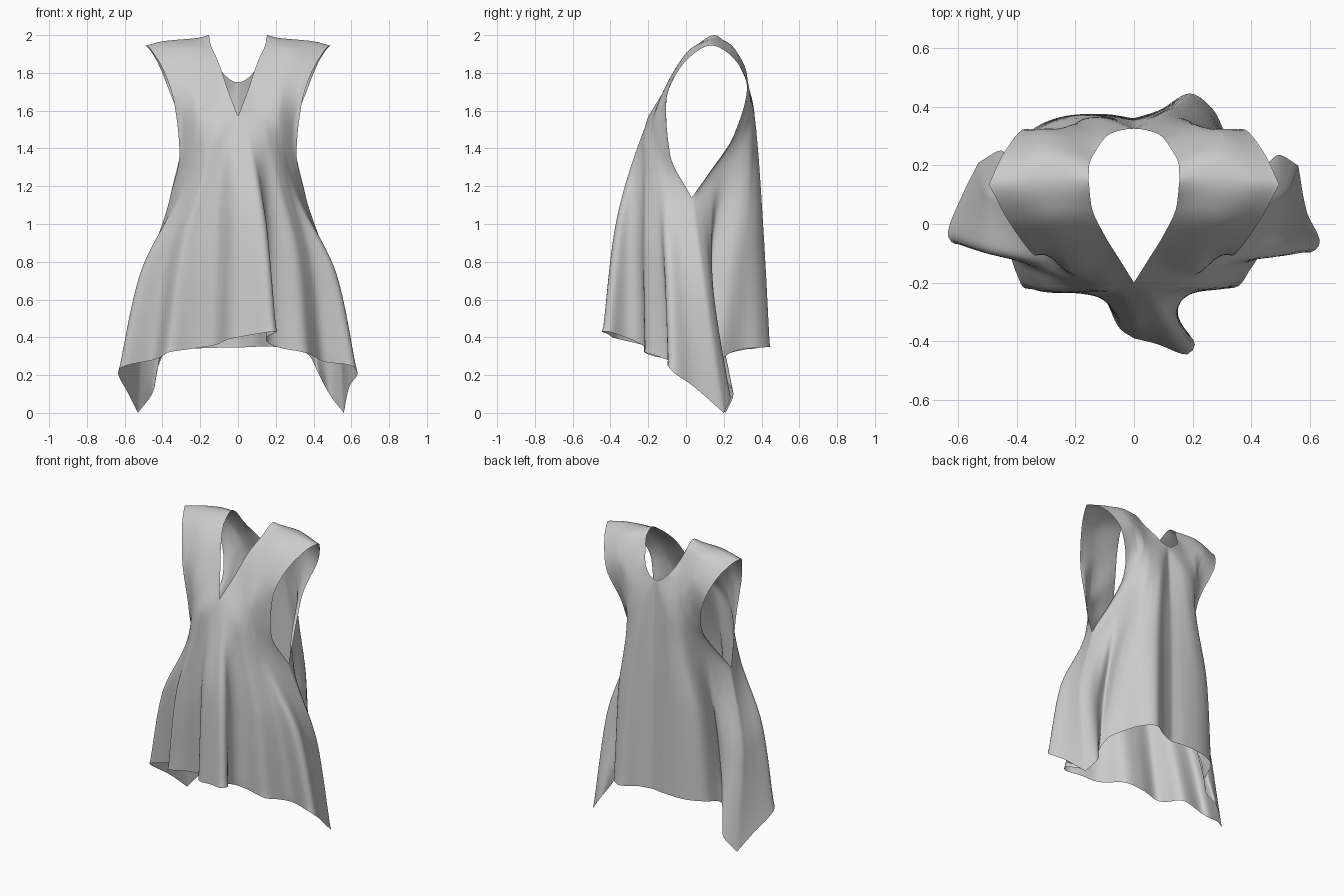
import bpy, bmesh
from math import exp
from mathutils import Vector

if "Cube" in bpy.data.objects:
    bpy.data.objects.remove(bpy.data.objects["Cube"])

N = 64                                    # columns per half panel
KNOT = [0, .55, 1.1, 1.3, 1.55, 1.75, 1.95]   # heights of the rows along the cloth
STEPS = [18, 18, 7, 8, 7, 8]


def hermite(a, b, ta, tb, h, s):
    s2, s3 = s * s, s * s * s
    return (a * (2*s3 - 3*s2 + 1) + ta * (h * (s3 - 2*s2 + s))
            + b * (3*s2 - 2*s3) + tb * (h * (s3 - s2)))


def sample(points, sx):
    """Smooth row through a few points, N+1 samples evenly by length."""
    p = [Vector((q[0] * sx, q[1], q[2])) for q in points]
    k = [0.0]
    for a, b in zip(p, p[1:]):
        k.append(k[-1] + (b - a).length)
    n = len(p)
    tan = [(p[min(i+1, n-1)] - p[max(i-1, 0)]) / (k[min(i+1, n-1)] - k[max(i-1, 0)]) for i in range(n)]
    out, j = [], 0
    for i in range(N + 1):
        d = k[-1] * i / N
        while j < n - 2 and d > k[j+1]:
            j += 1
        h = k[j+1] - k[j]
        out.append(hermite(p[j], p[j+1], tan[j], tan[j+1], h, (d - k[j]) / h))
    return out


def soft(a, b):
    """Harmonic mean of slopes, zero where the direction turns."""
    return Vector([2*x*y / (x + y) if x * y > 1e-12 else 0 for x, y in zip(a, b)])


def half_panel(bm, hem, rows, sx, bulge, valley):
    low = sample(hem, 1)
    up = [sample(r, sx) for r in rows]
    is_back = rows[0][1][1] > 0
    mid = []
    for i in range(N + 1):                # flare of the skirt between hem and bust
        t = i / N
        m = low[i].lerp(up[0][i], .5)
        m.x *= 1.1 + .05 * t
        m.y *= 1 + bulge * (1 - t) ** 3
        g = valley * exp(-((t - .74) / .15) ** 2) * min(1, (1 - t) / .12)
        m.x -= g * sx                     # valley behind the side flap
        m.y -= .8 * g
        mid.append(m)
    grid = [low, mid] + up
    cols = []
    for i in range(N + 1):
        p = [r[i] for r in grid]
        s = [(p[j+1] - p[j]) / (KNOT[j+1] - KNOT[j]) for j in range(6)]
        t = [s[0]] + [soft(s[j-1], s[j]) for j in range(1, 6)] + [s[5].copy()]
        t[6].z = 0
        w = abs(2 * i / N - 1) ** 8       # sharp corners at neck point and armpit
        corner = Vector((.5 * sx, 0, 0)) if is_back and i < N / 2 else s[2]
        col = []
        for j in range(6):
            ta = t[j].lerp(corner, w) if j == 2 else t[j]
            tb = t[j+1].lerp(s[1], w) if j == 1 else t[j+1]
            for c in range(STEPS[j]):
                col.append(hermite(p[j], p[j+1], ta, tb, KNOT[j+1] - KNOT[j], c / STEPS[j]))
        col.append(p[6])
        cols.append([bm.verts.new(v) for v in col])
    flip = (sx > 0) == is_back
    for a, b in zip(cols, cols[1:]):
        for j in range(len(a) - 1):
            f = [a[j], b[j], b[j+1], a[j+1]]
            bm.faces.new(f[::-1] if flip else f)


# Hem lines from the centre to the side corner, with the drape folds
TIP_R, TIP_L = (.56, .20, .0), (-.53, .21, .0)
hem_front_r = [(0, -.39, .40), (.08, -.41, .415), (.18, -.445, .43), (.208, -.41, .43),
               (.15, -.32, .40), (.16, -.25, .37), (.22, -.217, .345), (.35, -.215, .32),
               (.40, -.15, .30), (.46, -.078, .27), (.60, -.097, .25), (.634, -.06, .21),
               (.59, .04, .14), TIP_R]
hem_front_l = [(0, -.39, .40), (-.05, -.355, .39), (-.12, -.23, .36), (-.24, -.205, .34),
               (-.37, -.22, .32), (-.40, -.17, .30), (-.45, -.065, .28), (-.61, -.068, .245),
               (-.635, -.03, .21), (-.585, .1, .11), TIP_L]
hem_back_r = [(0, .36, .345), (.09, .39, .35), (.19, .445, .35), (.27, .39, .345),
              (.32, .29, .335), (.38, .21, .30), (.425, .17, .21), (.49, .235, .09), TIP_R]
hem_back_l = [(0, .36, .345), (-.1, .375, .345), (-.25, .365, .34), (-.36, .31, .335),
              (-.40, .20, .30), (-.43, .18, .22), (-.45, .25, .11), TIP_L]

# Rows from neckline to armhole, rising to the shared shoulder line
shoulder = [(.155, .15, 2), (.22, .15, 1.985), (.40, .14, 1.968), (.495, .135, 1.945)]
front = [
    [(0, -.2, 1.57), (.12, -.23, 1.44), (.22, -.19, 1.32), (.315, -.07, 1.2), (.36, .03, 1.14)],
    [(.05, -.12, 1.70), (.2, -.175, 1.53), (.31, -.085, 1.37)],
    [(.105, -.03, 1.86), (.24, -.09, 1.76), (.337, -.108, 1.64)],
    [(.145, .06, 1.95), (.30, .03, 1.93), (.425, .005, 1.87)],
    shoulder]
back = [
    [(0, .325, 1.75), (.12, .365, 1.55), (.21, .335, 1.42), (.285, .17, 1.25), (.36, .03, 1.14)],
    [(.08, .308, 1.80), (.21, .34, 1.63), (.295, .25, 1.46)],
    [(.13, .25, 1.89), (.26, .32, 1.80), (.37, .325, 1.72)],
    [(.153, .2, 1.97), (.30, .235, 1.95), (.445, .24, 1.89)],
    shoulder]

# Tunic: four half panels sewn together
bm = bmesh.new()
half_panel(bm, hem_front_r, front, 1, .22, 0)
half_panel(bm, hem_front_l, front, -1, .22, 0)
half_panel(bm, hem_back_r, back, 1, .04, .07)
half_panel(bm, hem_back_l, back, -1, .04, .07)
bmesh.ops.remove_doubles(bm, verts=bm.verts, dist=.0008)
for _ in range(3):                        # relax the cloth away from its open edges
    bmesh.ops.smooth_vert(bm, verts=[v for v in bm.verts if not v.is_boundary], factor=.5,
                          use_axis_x=True, use_axis_y=True, use_axis_z=True)
bmesh.ops.recalc_face_normals(bm, faces=bm.faces)
mesh = bpy.data.meshes.new("tunic")
bm.to_mesh(mesh)
bm.free()
for poly in mesh.polygons:
    poly.use_smooth = True
tunic = bpy.data.objects.new("tunic", mesh)
bpy.context.collection.objects.link(tunic)
